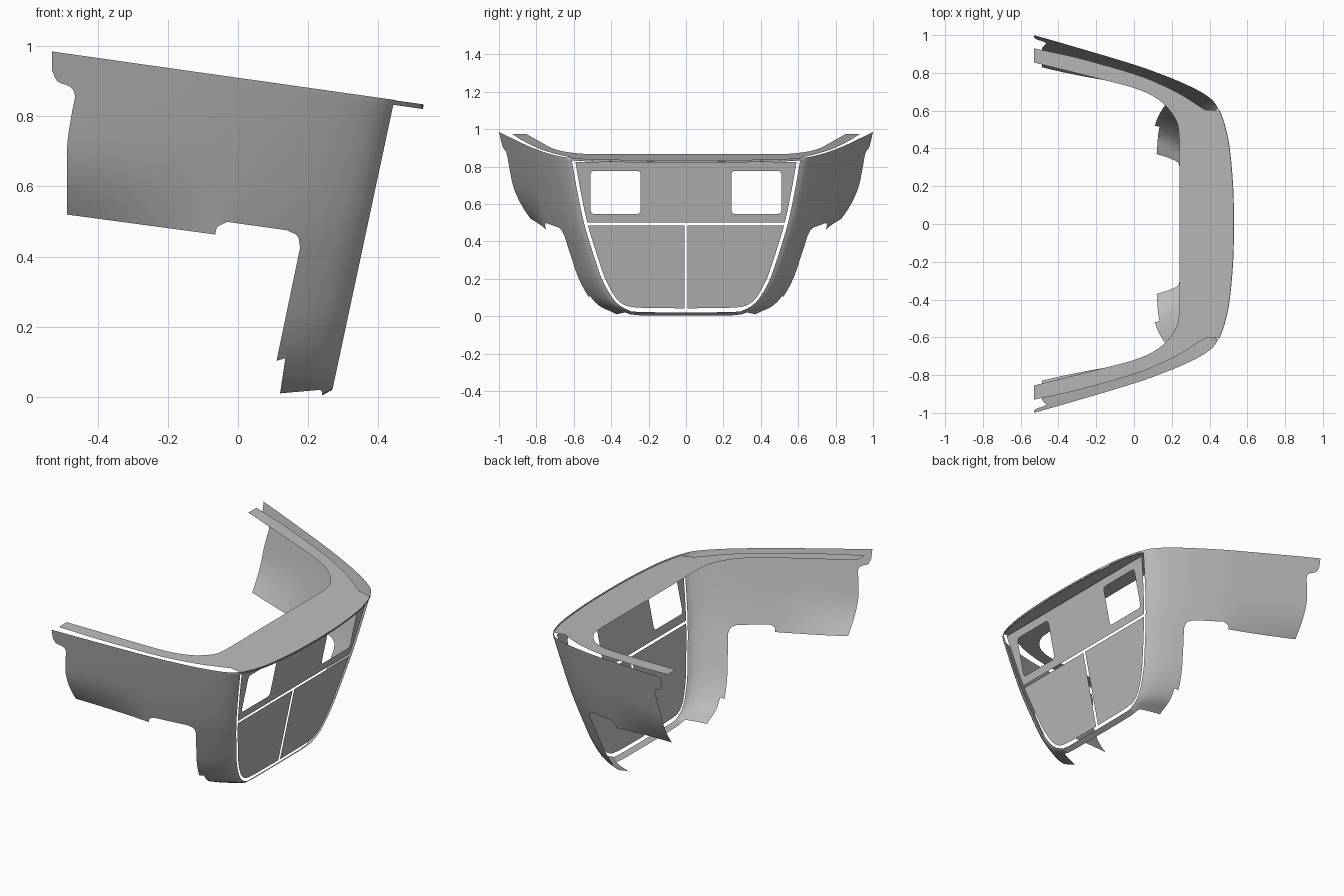
import bpy, bmesh, math
from mathutils import Vector

cube = bpy.data.objects.get("Cube")
if cube:
    bpy.data.objects.remove(cube)

grey = bpy.data.materials.new("plain_grey")
grey.use_nodes = True
grey.diffuse_color = (0.5, 0.5, 0.5, 1)
grey.node_tree.nodes["Principled BSDF"].inputs["Base Color"].default_value = (0.5, 0.5, 0.5, 1)

LEAN = 0.2136    # slope of the transom
SHEER = 0.1415   # slope of the deck


def transom_x(z):
    return 0.265 + LEAN * z


def sheer_z(x, top):
    return top - SHEER * (x + 0.53)


def smooth_fn(pts):
    """Smooth one-dimensional function through a few points."""
    n = len(pts)

    def slope(i):
        a, b = pts[max(i - 1, 0)], pts[min(i + 1, n - 1)]
        return (b[1] - a[1]) / (b[0] - a[0])

    def fn(t):
        t = min(max(t, pts[0][0]), pts[-1][0])
        i = 0
        while i < n - 2 and t > pts[i + 1][0]:
            i += 1
        (x0, y0), (x1, y1) = pts[i], pts[i + 1]
        h = x1 - x0
        u = (t - x0) / h
        v = 1 - u
        return (y0 * (1 + 2 * u) * v * v + slope(i) * h * u * v * v
                + y1 * u * u * (3 - 2 * u) - slope(i + 1) * h * u * u * v)
    return fn


def curve_points(pts, steps=5):
    """Catmull-Rom path through 2D points."""
    v = [Vector(p) for p in pts]
    v = [2 * v[0] - v[1]] + v + [2 * v[-1] - v[-2]]
    out = []
    for i in range(1, len(v) - 2):
        a, b, c, d = v[i - 1:i + 3]
        for k in range(steps):
            t = k / steps
            out.append(b + (c - a) * t / 2 + (a - 2.5 * b + 2 * c - d / 2) * t * t
                       + (1.5 * b - 1.5 * c + (d - a) / 2) * t ** 3)
    return out + [v[-2]]


def finish(bm, name):
    """Turn a half mesh into a mirrored, smooth-shaded object."""
    mesh = bpy.data.meshes.new(name)
    bm.to_mesh(mesh)
    bm.free()
    obj = bpy.data.objects.new(name, mesh)
    bpy.context.collection.objects.link(obj)
    mesh.materials.append(grey)
    bpy.ops.object.select_all(action='DESELECT')
    obj.select_set(True)
    bpy.context.view_layer.objects.active = obj
    bpy.ops.object.shade_smooth_by_angle(angle=math.radians(35))
    mirror = obj.modifiers.new("Mirror", 'MIRROR')
    mirror.use_axis = (False, True, False)
    mirror.merge_threshold = 0.0005
    return obj


# Hull surface: corner line by height, plus widening forward of the transom
corner_y = smooth_fn([(0.005, 0.25), (0.025, 0.29), (0.05, 0.345), (0.1, 0.395), (0.2, 0.45),
                      (0.3, 0.485), (0.4, 0.517), (0.5, 0.546), (0.65, 0.578), (0.83, 0.61), (1, 0.638)])
widen = smooth_fn([(0, 0), (0.01, 0.02), (0.03, 0.042), (0.06, 0.065), (0.115, 0.095), (0.175, 0.122),
                   (0.245, 0.15), (0.44, 0.215), (0.87, 0.33), (1.01, 0.365)])


def hull_y(x, z):
    s = transom_x(z) - x
    tuck = max(0, s - 0.43) / 0.44 * (max(0, 0.72 - z) / 0.2) ** 2 * 0.05
    return corner_y(z) + widen(s) - tuck


# Hull sides: a flat side profile, cut into a grid and bent to the hull surface
RIM = 0.971
notch = curve_points([(-0.53, 0.93), (-0.515, 0.9), (-0.48, 0.885), (-0.465, 0.86), (-0.472, 0.82),
                      (-0.485, 0.74), (-0.488, 0.68), (-0.488, 0.52)], 4)
step = curve_points([(-0.065, 0.463), (-0.058, 0.485), (-0.03, 0.499)], 4)
arch = curve_points([(0.14, 0.475), (0.17, 0.458), (0.177, 0.425)], 4)
tail = [(0.11, 0.103), (0.135, 0.11), (0.12, 0.01), (0.235, 0.02), (0.243, 0.008), (transom_x(0.025), 0.025)]
stern_z = (RIM - SHEER * 0.795) / (1 + SHEER * LEAN)
outline = [(-0.53, RIM)] + [tuple(p) for p in notch + step + arch] + tail
outline.append((transom_x(stern_z), stern_z))

bm = bmesh.new()
bm.faces.new([bm.verts.new((x, 0, z)) for x, z in outline])
stations = [0.003, 0.008, 0.015, 0.025, 0.04, 0.06, 0.085, 0.115, 0.15] + [0.2 + 0.05 * i for i in range(17)]
levels = [0.015, 0.022, 0.03, 0.04, 0.055, 0.075] + [0.1 + 0.04 * i for i in range(22)]
cuts = [((transom_x(0) - s, 0, 0), (1, 0, -LEAN)) for s in stations]
cuts += [((0, 0, z), (0, 0, 1)) for z in levels]
for co, no in cuts:
    bmesh.ops.bisect_plane(bm, geom=bm.verts[:] + bm.edges[:] + bm.faces[:], dist=1e-5,
                           plane_co=co, plane_no=no)
for v in bm.verts:
    v.co.y = hull_y(v.co.x, v.co.z)
finish(bm, "hull_side")


def strip(name, rows):
    """Quad strip between pairs of points."""
    bm = bmesh.new()
    pairs = [[bm.verts.new(p) for p in row] for row in rows]
    for (a, b), (c, d) in zip(pairs, pairs[1:]):
        bm.faces.new((a, c, d, b))
    return finish(bm, name)


# Raised rim along the sides and around the stern overhang
stern = curve_points([(0.455, 0.6), (0.483, 0.52), (0.507, 0.4), (0.525, 0.2), (0.53, 0)])
rim_x = [-0.53] + [transom_x(stern_z) - s * 0.97 for s in reversed([0] + stations)]
rows = []
for x in rim_x:
    if x >= -0.53:
        z = sheer_z(x, RIM)
        y = hull_y(x, z)
        rows.append(((x, y, z), (x, y + 0.003, z + 0.014)))
for x, y in stern:
    z = sheer_z(x, RIM)
    rows.append(((x - 0.003, y, z), (x, y, z + 0.013)))
strip("rim", rows)

# Deck: sloping flat ring with an open well
deck_outer = curve_points([(-0.53, 0.93), (-0.3, 0.88), (0, 0.795), (0.15, 0.735), (0.25, 0.685), (0.375, 0.605)])
deck_inner = curve_points([(0.24, 0.45), (0.23, 0.53), (0.19, 0.6), (0.12, 0.665), (0, 0.72),
                           (-0.25, 0.785), (-0.53, 0.855)])
ring = [tuple(p) for p in deck_outer + stern] + [(0.24, 0)] + [tuple(p) for p in deck_inner]
bm = bmesh.new()
bm.faces.new([bm.verts.new((x, y, sheer_z(x, 0.975))) for x, y in ring])
finish(bm, "deck")


def panel(name, loops):
    """Flat transom panel from closed (y, z) loops; later loops are holes."""
    bm = bmesh.new()
    for loop in loops:
        vs = [bm.verts.new((transom_x(z) - 0.003, y, z)) for y, z in loop]
        for a, b in zip(vs, vs[1:] + vs[:1]):
            bm.edges.new((a, b))
    bmesh.ops.triangle_fill(bm, use_beauty=True, use_dissolve=False, edges=bm.edges[:],
                            normal=(1, 0, -LEAN))
    return finish(bm, name)


def rounded_rect(y0, y1, z0, z1, r=0.018):
    out = []
    for i, (y, z) in enumerate([(y1 - r, z1 - r), (y0 + r, z1 - r), (y0 + r, z0 + r), (y1 - r, z0 + r)]):
        for k in range(5):
            a = (i + k / 4) * math.pi / 2
            out.append((y + r * math.cos(a), z + r * math.sin(a)))
    return out


# Transom panels, separated by narrow open gaps
GAP = 0.018
upper_edge = [(corner_y(z) - GAP, z) for z in [0.5 + 0.054 * i for i in range(7)]]
panel("upper_transom_panel", [[(0, 0.5)] + upper_edge + [(0, 0.824)],
                              rounded_rect(0.243, 0.51, 0.547, 0.777)])
lower_edge = [(corner_y(z) - GAP, z) for z in [0.485 - 0.035 * i for i in range(12)]]
bilge = [tuple(p) for p in curve_points([(0.353, 0.075), (0.32, 0.056), (0.27, 0.047), (0.2, 0.044)], 3)]
panel("lower_transom_panel", [[(0.008, 0.485)] + lower_edge + bilge + [(0.008, 0.042)]])

# Narrow bottom strip joining both hull sides
strip("bottom_strip", [((0.24, y, 0.004 + dz), (0.27, y, 0.021 + dz))
                       for y, dz in [(0, 0), (0.15, 0), (0.25, 0.001), (0.3, 0.006)]])
